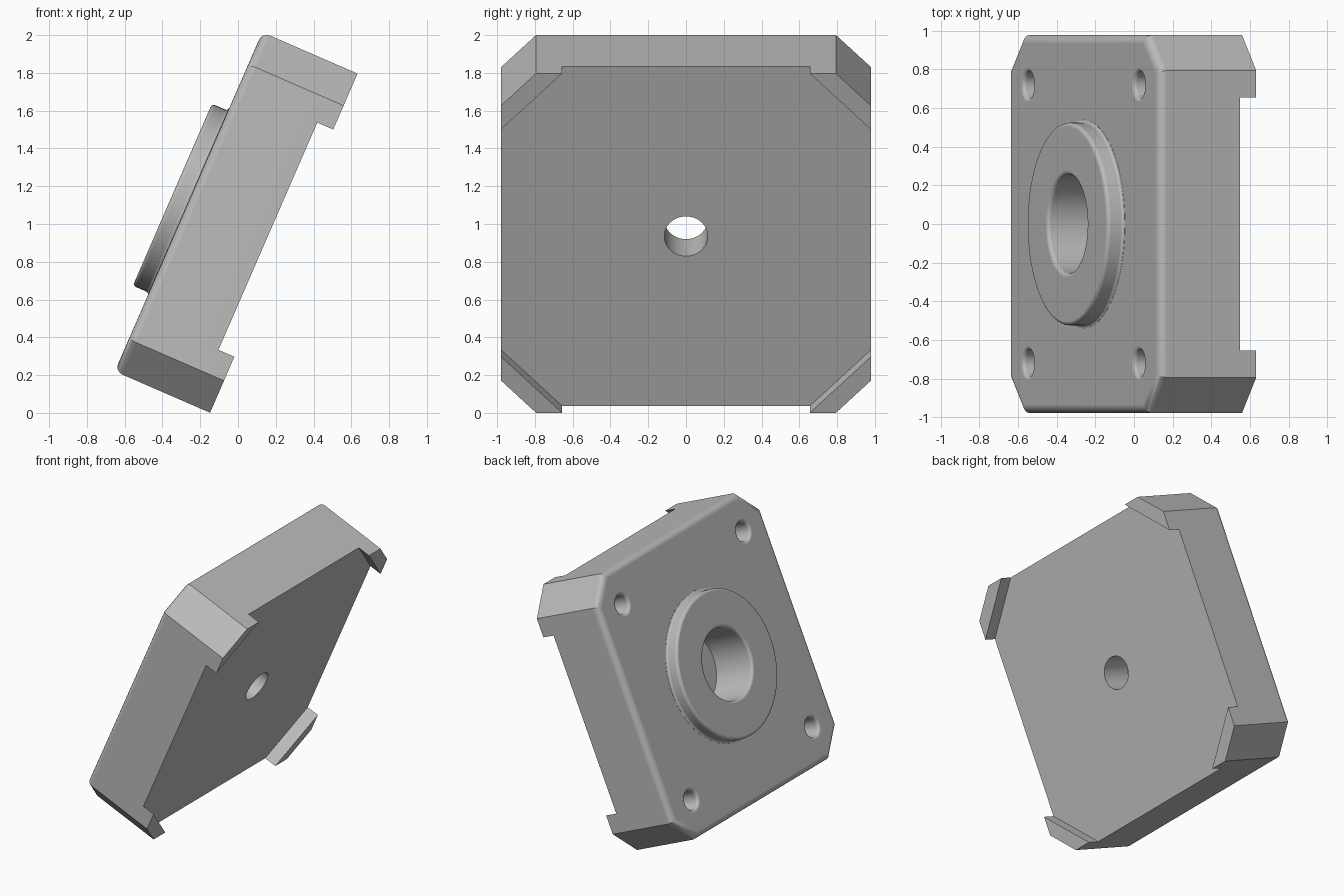
import bpy, bmesh, math
from mathutils import Matrix

if "Cube" in bpy.data.objects:
    bpy.data.objects.remove(bpy.data.objects["Cube"], do_unlink=True)

HALF, CHAMFER, THICK = 0.979, 0.185, 0.55
RECESS, FOOT = 0.092, 0.323
BOSS_TOP = THICK + 0.093
TILT = Matrix.Translation((0.2425, 0, 0.8985)) @ Matrix.Rotation(math.radians(-66.5), 4, "Y")

grey = bpy.data.materials.new("plain grey")
grey.use_nodes = True
grey.diffuse_color = (0.5, 0.5, 0.5, 1)
grey.node_tree.nodes["Principled BSDF"].inputs["Base Color"].default_value = (0.5, 0.5, 0.5, 1)


def make(name, bm):
    bmesh.ops.recalc_face_normals(bm, faces=bm.faces)
    mesh = bpy.data.meshes.new(name)
    bm.to_mesh(mesh)
    bm.free()
    mesh.materials.append(grey)
    obj = bpy.data.objects.new(name, mesh)
    bpy.context.collection.objects.link(obj)
    return obj


def octagon(name, half, cut, z0, z1, fillet=0):
    """Square prism with cut corners and an optional rounded top rim."""
    a = half - cut
    outline = [(half, -a), (half, a), (a, half), (-a, half),
               (-half, a), (-half, -a), (-a, -half), (a, -half)]
    bm = bmesh.new()
    base = bm.faces.new([bm.verts.new((x, y, z0)) for x, y in outline])
    top = bmesh.ops.extrude_face_region(bm, geom=[base])["geom"]
    bmesh.ops.translate(bm, vec=(0, 0, z1 - z0),
                        verts=[v for v in top if isinstance(v, bmesh.types.BMVert)])
    if fillet:
        rim = [e for e in bm.edges if all(v.co.z > z1 - 0.001 for v in e.verts)]
        bmesh.ops.bevel(bm, geom=rim, offset=fillet, segments=5, profile=0.5, affect="EDGES")
    return make(name, bm)


def lathe(name, profile, x=0, y=0, steps=64):
    """Solid of revolution from (radius, height) points that start and end on the axis."""
    bm = bmesh.new()
    verts = [bm.verts.new((r, 0, z)) for r, z in profile]
    edges = [bm.edges.new(pair) for pair in zip(verts, verts[1:])]
    bmesh.ops.spin(bm, geom=verts + edges, cent=(0, 0, 0), axis=(0, 0, 1),
                   angle=math.tau, steps=steps)
    bmesh.ops.remove_doubles(bm, verts=bm.verts, dist=0.0002)
    bmesh.ops.translate(bm, verts=bm.verts, vec=(x, y, 0))
    return make(name, bm)


def arc(r, z, radius, start, end, n=5):
    angles = [math.radians(start + (end - start) * i / n) for i in range(n + 1)]
    return [(r + radius * math.cos(t), z + radius * math.sin(t)) for t in angles]


def hole(name, radius, floor, top, lip, x=0, y=0, steps=64):
    """Cutter for a blind hole with a rounded lip."""
    flare = arc(radius + lip, top - lip, lip, 180, 92)
    edge = flare[-1][0]
    return lathe(name, [(0, floor), (radius, floor)] + flare
                 + [(edge, top + 0.05), (0, top + 0.05)], x, y, steps)


def combine(target, tool, operation):
    mod = target.modifiers.new(tool.name, "BOOLEAN")
    mod.operation, mod.solver, mod.object = operation, "EXACT", tool
    bpy.context.view_layer.objects.active = target
    bpy.ops.object.modifier_apply(modifier=mod.name)
    bpy.data.objects.remove(tool, do_unlink=True)


# Plate with a rounded front rim
plate = octagon("flange_plate", HALF, CHAMFER, 0, THICK, 0.045)

# Raised ring with a filleted root and a rounded rim
root = arc(0.54, THICK + 0.016, 0.015, 270, 180)
rim = arc(0.505, BOSS_TOP - 0.02, 0.02, 0, 90)
boss = lathe("boss", [(0, THICK - 0.05), (0.54, THICK - 0.05)] + root + rim + [(0, BOSS_TOP)])
combine(plate, boss, "UNION")

# Back recess that leaves four corner feet
reach = HALF + 0.2
recess = octagon("recess", reach, 2 * reach - (2 * HALF - FOOT), -0.1, RECESS)
combine(plate, recess, "DIFFERENCE")

# Stepped bore through the middle
combine(plate, hole("bore", 0.255, 0.318, BOSS_TOP, 0.02), "DIFFERENCE")
combine(plate, lathe("shaft_hole", [(0, 0), (0.115, 0), (0.115, 0.4), (0, 0.4)], steps=48),
        "DIFFERENCE")

# Blind screw holes near the corners
for sx in (-1, 1):
    for sy in (-1, 1):
        combine(plate, hole("screw_hole", 0.068, 0.25, THICK, 0.02,
                            sx * 0.72, sy * 0.72, 32), "DIFFERENCE")

# Lean the part onto its lower edge
plate.matrix_world = TILT
bpy.ops.object.select_all(action="DESELECT")
plate.select_set(True)
bpy.context.view_layer.objects.active = plate
bpy.ops.object.shade_smooth_by_angle(angle=math.radians(30))
weighted = plate.modifiers.new("weighted normals", "WEIGHTED_NORMAL")
weighted.keep_sharp = True
